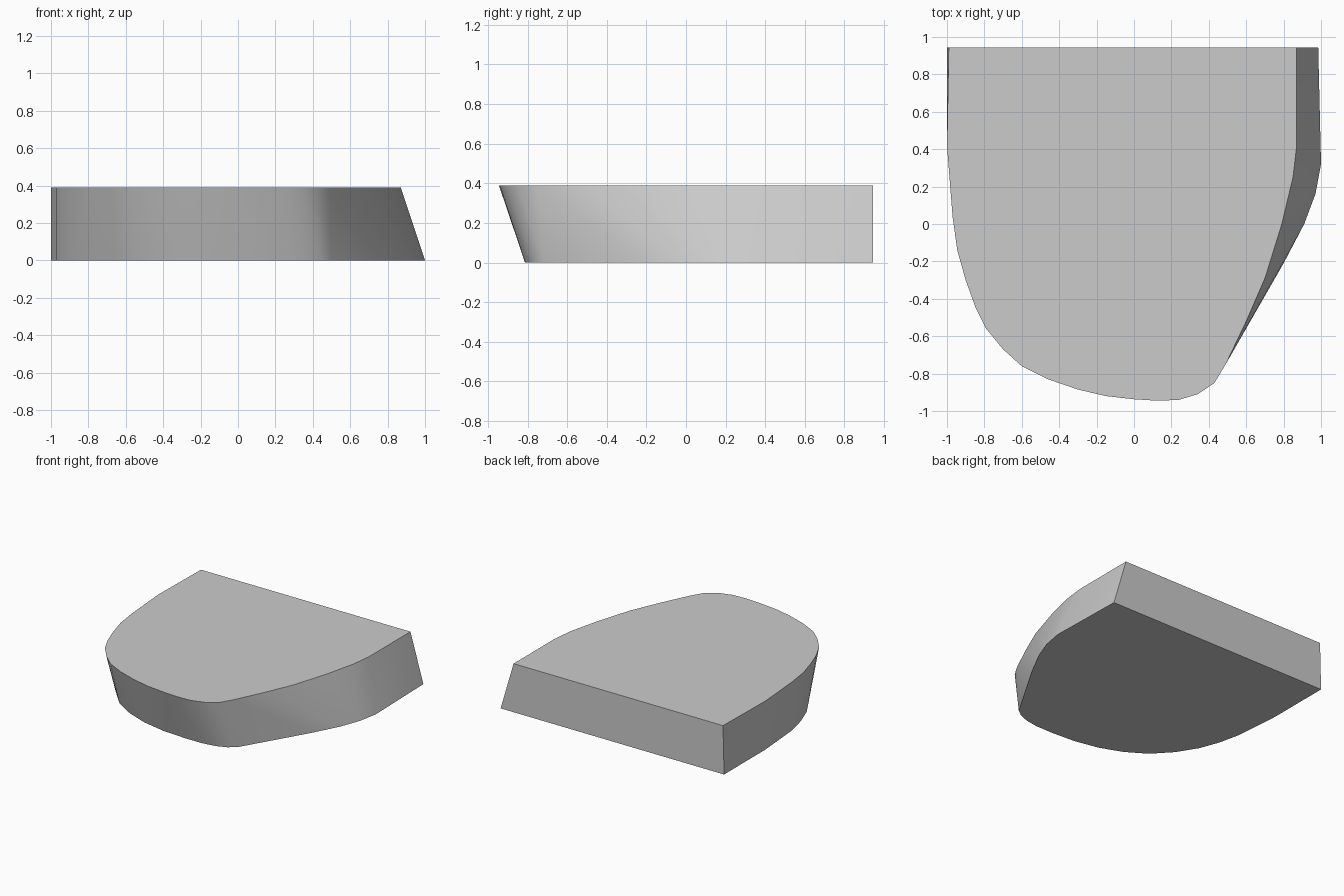
import bpy, bmesh

HEIGHT = 0.39

cube = bpy.data.objects.get("Cube")
if cube:
    bpy.data.objects.remove(cube, do_unlink=True)


def flat_material(name, colour):
    mat = bpy.data.materials.new(name)
    mat.use_nodes = True
    mat.diffuse_color = colour
    mat.node_tree.nodes["Principled BSDF"].inputs["Base Color"].default_value = colour
    return mat


def hull_between(name, outlines, material):
    """Stretch a tight skin over convex outlines given as {height: points}."""
    bm = bmesh.new()
    for z, points in outlines.items():
        for x, y in points:
            bm.verts.new((x, y, z))
    result = bmesh.ops.convex_hull(bm, input=bm.verts[:])
    unused = {v for v in result["geom_interior"] + result["geom_unused"]
              if isinstance(v, bmesh.types.BMVert)}
    bmesh.ops.delete(bm, geom=list(unused), context="VERTS")
    # Merge the triangles of the flat top, base and back wall
    bmesh.ops.dissolve_limit(bm, angle_limit=0.002, verts=bm.verts[:], edges=bm.edges[:])
    bmesh.ops.recalc_face_normals(bm, faces=bm.faces[:])
    mesh = bpy.data.meshes.new(name)
    bm.to_mesh(mesh)
    bm.free()
    mesh.materials.append(material)
    obj = bpy.data.objects.new(name, mesh)
    bpy.context.collection.objects.link(obj)
    return obj


# Upper outline, from the back right corner round the front to the back left
top_outline = [
    (-0.99, 0.945), (-1, 0.42), (-0.97, 0.04), (-0.945, -0.14), (-0.9, -0.3),
    (-0.85, -0.44), (-0.79, -0.56), (-0.7, -0.67), (-0.6, -0.76), (-0.46, -0.83),
    (-0.3, -0.885), (-0.15, -0.92), (0, -0.937), (0.13, -0.945), (0.24, -0.94),
    (0.34, -0.91), (0.43, -0.85), (0.49, -0.75), (0.6, -0.52), (0.7, -0.29),
    (0.79, 0), (0.85, 0.25), (0.87, 0.42), (0.87, 0.945),
]

# Lower outline, set back at the front and wider on the left
base_outline = [
    (-1, 0.945), (-1, 0.42), (-0.97, 0.05), (-0.93, -0.13), (-0.87, -0.29),
    (-0.77, -0.45), (-0.64, -0.59), (-0.48, -0.69), (-0.3, -0.76), (-0.1, -0.8),
    (0.1, -0.813), (0.25, -0.812), (0.36, -0.795), (0.44, -0.765), (0.5, -0.72),
    (0.8, -0.21), (0.91, 0), (0.97, 0.16), (1, 0.32), (0.985, 0.945),
]

grey = flat_material("plain grey", (0.6, 0.6, 0.6, 1))
slab = hull_between("curved_slab", {0: base_outline, HEIGHT: top_outline}, grey)

# Smooth the curved wall and keep the rims and back corners sharp
bpy.ops.object.select_all(action="DESELECT")
slab.select_set(True)
bpy.context.view_layer.objects.active = slab
bpy.ops.object.shade_smooth_by_angle(angle=0.6)
